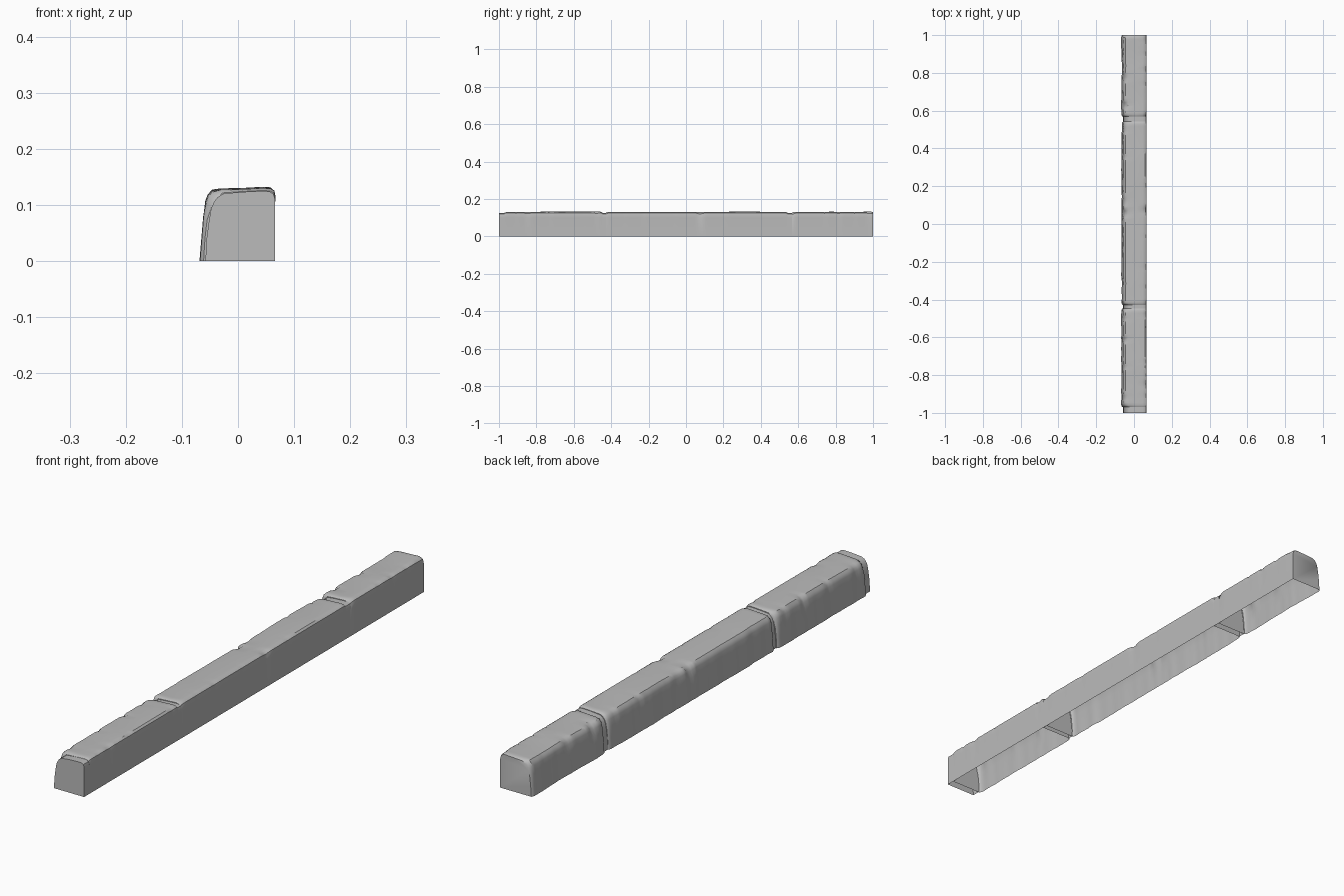
import bpy, bmesh
from mathutils import Vector, noise

cube = bpy.data.objects.get("Cube")
if cube:
    bpy.data.objects.remove(cube)

stone = bpy.data.materials.new("grey_stone")
stone.use_nodes = True
stone.diffuse_color = (0.5, 0.5, 0.5, 1)
stone.node_tree.nodes["Principled BSDF"].inputs["Base Color"].default_value = (0.5, 0.5, 0.5, 1)

# Cross-sections from the sloping worn side, over the top, to the straight side
BLOCK = [(-0.066, 0), (-0.063, 0.04), (-0.06, 0.08), (-0.057, 0.107), (-0.053, 0.118),
         (-0.045, 0.126), (-0.03, 0.128), (0.01, 0.129), (0.045, 0.131), (0.058, 0.13),
         (0.065, 0.125), (0.067, 0.115), (0.066, 0.1), (0.066, 0)]
JOINT = [(-0.058, 0), (-0.056, 0.04), (-0.052, 0.07), (-0.048, 0.093), (-0.043, 0.105),
         (-0.036, 0.114), (-0.026, 0.12), (0.005, 0.123), (0.045, 0.125), (0.056, 0.124),
         (0.063, 0.12), (0.066, 0.11), (0.066, 0.1), (0.066, 0)]


def wave(y, freq, seed):
    return noise.noise(Vector((y * freq, seed, 0.37)))


def section(y, worn, blend):
    """One cross-section; blend moves it from block (0) to recessed joint (1)."""
    side = 0.004 * wave(y, 9, 2.3) + 0.002 * wave(y, 31, 5.1)
    rise = 0.0025 * wave(y, 7, 8.7)
    chip_a = max(0, wave(y, 26, 11.4) - 0.15) * 0.02
    chip_b = max(0, wave(y, 34, 17.9) - 0.2) * 0.018
    if abs(y - 0.06) < 0.016:
        chip_a += 0.008
    points = []
    for i, (a, b) in enumerate(zip(BLOCK, JOINT)):
        x, z = Vector(a).lerp(Vector(b), blend)
        if worn:
            if i < 7:
                x += side * (1 - 0.4 * z / 0.13)
            if 5 <= i <= 9:
                z += rise
            if 3 <= i <= 5:                       # chips on the worn edge
                x += chip_a * 0.6
                z -= chip_a * 0.6
            if 9 <= i <= 11:                      # chips on the straight edge
                x -= chip_b * 0.4
                z -= chip_b * 0.5
        points.append((x, y, max(z, 0)))
    return points


def loft(name, start, end, worn, caps):
    """Open-bottomed shell swept along y."""
    count = max(2, round((end - start) / 0.012)) if worn else 2
    stations = [start + (end - start) * i / (count - 1) for i in range(count)]
    if worn:
        stations[1:1] = [start + 0.004]
        stations[-1:-1] = [end - 0.004]
    bm = bmesh.new()
    rows = []
    for y in stations:
        gap = min(y - start, end - y)
        blend = max(0, 1 - gap / 0.012) ** 2 * 0.7 if worn else 1
        rows.append([bm.verts.new(p) for p in section(y, worn, blend)])
    for r, s in zip(rows, rows[1:]):
        for i in range(len(r) - 1):
            bm.faces.new((r[i], r[i + 1], s[i + 1], s[i]))
    if caps:
        bm.faces.new(rows[0][::-1])
        bm.faces.new(rows[-1])
    bmesh.ops.recalc_face_normals(bm, faces=bm.faces)
    # Make the shell face outwards even though its base is open
    bm.faces.ensure_lookup_table()
    bm.normal_update()
    if bm.faces[0].normal.x > 0:
        bmesh.ops.reverse_faces(bm, faces=bm.faces)
    mesh = bpy.data.meshes.new(name)
    bm.to_mesh(mesh)
    bm.free()
    mesh.materials.append(stone)
    obj = bpy.data.objects.new(name, mesh)
    bpy.context.collection.objects.link(obj)
    bpy.ops.object.select_all(action='DESELECT')
    obj.select_set(True)
    bpy.context.view_layer.objects.active = obj
    bpy.ops.object.shade_smooth_by_angle(angle=0.6)


# Three worn kerb stones
loft("front_kerb_stone", -0.97, -0.447, True, True)
loft("middle_kerb_stone", -0.428, 0.542, True, True)
loft("back_kerb_stone", 0.568, 1.0, True, True)

# Recessed joints ahead of each stone
loft("front_end_joint", -1.0, -0.968, False, True)
loft("front_middle_joint", -0.449, -0.426, False, False)
loft("middle_back_joint", 0.54, 0.57, False, False)
